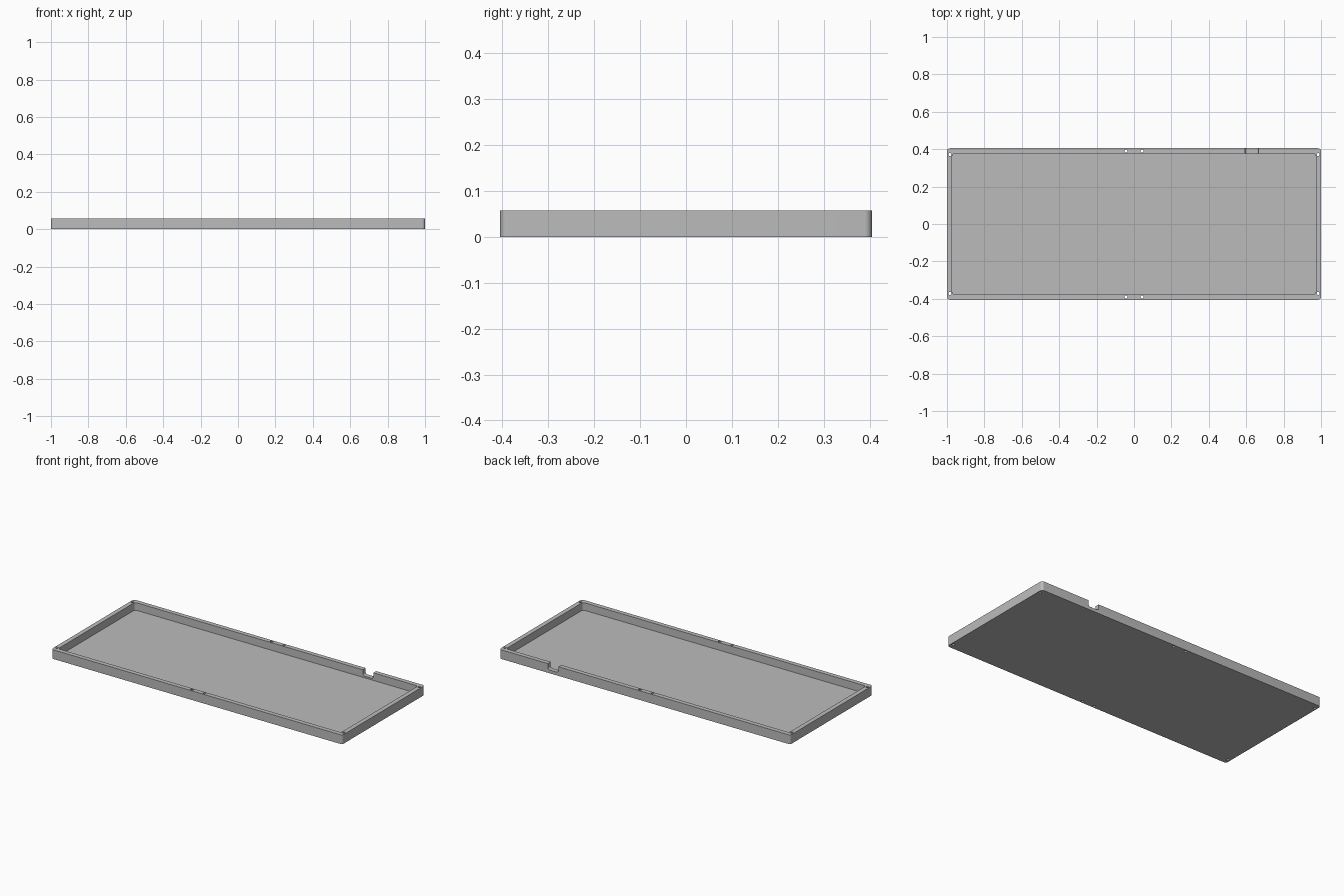
import bpy, bmesh, math

cube = bpy.data.objects.get("Cube")
if cube:
    bpy.data.objects.remove(cube, do_unlink=True)

LENGTH, WIDTH, HEIGHT = 2.0, 0.81, 0.057
WALL, FLOOR = 0.028, 0.01

grey = bpy.data.materials.new("plain grey")
grey.use_nodes = True
colour = (0.5, 0.5, 0.5, 1)
grey.diffuse_color = colour
grey.node_tree.nodes["Principled BSDF"].inputs["Base Color"].default_value = colour


def rounded_rect(cx, cy, w, h, r, steps=8):
    """Outline of a rectangle with rounded corners, counter-clockwise."""
    pts = []
    for i, (sx, sy) in enumerate([(1, 1), (-1, 1), (-1, -1), (1, -1)]):
        for k in range(steps + 1):
            a = (i + k / steps) * math.pi / 2
            pts.append((cx + sx * (w / 2 - r) + r * math.cos(a),
                        cy + sy * (h / 2 - r) + r * math.sin(a)))
    return pts


def prism(name, outline, low, high, along_y=False):
    """Extrude an outline along z, or an x-z outline along y."""
    bm = bmesh.new()
    place = (lambda p: (p[0], low, p[1])) if along_y else (lambda p: (p[0], p[1], low))
    face = bm.faces.new([bm.verts.new(place(p)) for p in outline])
    grown = bmesh.ops.extrude_face_region(bm, geom=[face])["geom"]
    step = (0, high - low, 0) if along_y else (0, 0, high - low)
    bmesh.ops.translate(bm, verts=[v for v in grown if isinstance(v, bmesh.types.BMVert)], vec=step)
    bmesh.ops.recalc_face_normals(bm, faces=bm.faces)
    mesh = bpy.data.meshes.new(name)
    bm.to_mesh(mesh)
    bm.free()
    mesh.materials.append(grey)
    obj = bpy.data.objects.new(name, mesh)
    bpy.context.collection.objects.link(obj)
    return obj


# Tray body
tray = prism("tray", rounded_rect(0, 0, LENGTH, WIDTH, 0.016), 0, HEIGHT)

# Cavity leaving the floor and rim
cutters = [prism("cavity_cutter",
                 rounded_rect(0, 0, LENGTH - 2 * WALL, WIDTH - 2 * WALL, 0.016), FLOOR, 0.1)]

# Round-bottomed cable notch in the back wall
cutters.append(prism("notch_cutter", rounded_rect(0.63, 0.06, 0.072, 0.08, 0.013),
                     0.36, 0.43, along_y=True))

# Screw holes through the rim, at the corners and mid-sides
for sx in (-1, 1):
    for sy in (-1, 1):
        for x, y in ((0.985, 0.371), (0.043, 0.39)):
            hole = rounded_rect(sx * x, sy * y, 0.0162, 0.0162, 0.008, 5)
            cutters.append(prism("hole_cutter", hole, -0.02, 0.1))

for cutter in cutters:
    cutter.hide_render = True
    mod = tray.modifiers.new(cutter.name, "BOOLEAN")
    mod.operation = "DIFFERENCE"
    mod.solver = "EXACT"
    mod.object = cutter

# Bake the cuts and remove the cutters
graph = bpy.context.evaluated_depsgraph_get()
result = bpy.data.meshes.new_from_object(tray.evaluated_get(graph))
tray.modifiers.clear()
tray.data = result
for cutter in cutters:
    bpy.data.objects.remove(cutter, do_unlink=True)

bpy.ops.object.select_all(action="DESELECT")
tray.select_set(True)
bpy.context.view_layer.objects.active = tray
bpy.ops.object.shade_smooth_by_angle(angle=math.radians(30))
